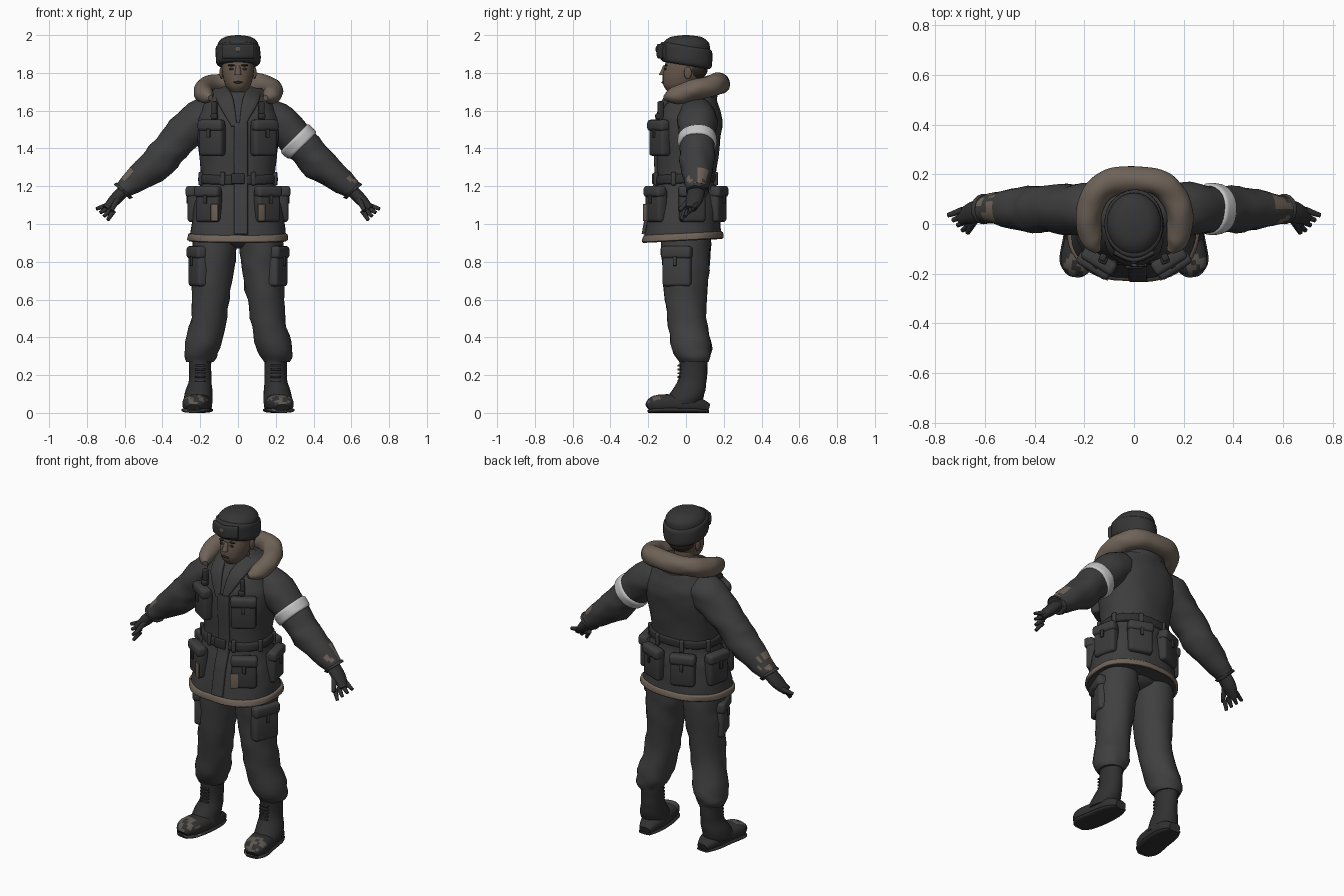
import bpy, bmesh, math
from mathutils import Vector, Matrix, noise

cube = bpy.data.objects.get("Cube")
if cube:
    bpy.data.objects.remove(cube, do_unlink=True)


def material(name, value, warmth=0):
    """Grey of the given value, tinted towards brown by warmth."""
    colour = (value, value * (1 - warmth), value * (1 - warmth) ** 2, 1)
    made = bpy.data.materials.new(name)
    made.use_nodes = True
    made.diffuse_color = colour
    made.node_tree.nodes["Principled BSDF"].inputs["Base Color"].default_value = colour
    return made


jacket = material("charcoal jacket", .047)
pocket = material("charcoal pocket", .042)
trouser = material("dark grey trousers", .05)
leather = material("black leather", .03)
felt = material("dark hat felt", .036)
fur = material("brown fur", .16, .22)
skin = material("skin", .13, .27)
dark = material("dark features", .03, .25)
cloth = material("pale cloth", .55)
knit = material("brown grey knit", .11, .15)
parts = []


def finish(name, bm, materials, paint=None):
    bmesh.ops.recalc_face_normals(bm, faces=bm.faces)
    if paint:
        for face in bm.faces:
            face.material_index = int(paint(face.calc_center_median(), face.normal))
    mesh = bpy.data.meshes.new(name)
    bm.to_mesh(mesh)
    bm.free()
    for item in materials:
        mesh.materials.append(item)
    part = bpy.data.objects.new(name, mesh)
    bpy.context.collection.objects.link(part)
    parts.append(part)


def curve(stations, place):
    """Smooth value at a fractional station index."""
    i = min(int(place), len(stations) - 2)
    t = place - i
    before, after = stations[max(i - 1, 0)], stations[min(i + 2, len(stations) - 1)]
    return [q + t * ((r - p) / 2 + t * (p - 2.5 * q + 2 * r - s / 2 + t * (1.5 * (q - r) + (s - p) / 2)))
            for p, q, r, s in zip(before, stations[i], stations[i + 1], after)]


def stack(profile, y=0, lean=0):
    """Stations on the centre line from (height, radius) pairs."""
    bottom = profile[0][0]
    return [(0, y + lean * (z - bottom), z, radius) for z, radius in profile]


def loft(name, stations, *materials, depth=1, sides=28, power=2, fold=0, tilt=0, across=None, paint=None):
    """Skin rings (x, y, z, radius); level rings, or rings square to the path when across is given."""
    steps = 5
    rows = [curve(stations, k / steps) for k in range(steps * (len(stations) - 1) + 1)]
    bm = bmesh.new()
    rings = []
    for i, (*centre, radius) in enumerate(rows):
        centre, wide, deep = Vector(centre), Vector((1, 0, 0)), Vector((0, 1, tilt))
        if across:
            along = Vector(rows[min(i + 1, len(rows) - 1)][:3]) - Vector(rows[max(i - 1, 0)][:3])
            along.normalize()
            deep = Vector(across)
            deep = (deep - along * deep.dot(along)).normalized()
            wide = along.cross(deep)
        ring = []
        for k in range(sides):
            angle = math.tau * k / sides
            c, s = [math.copysign(abs(w) ** (2 / power), w) for w in (math.cos(angle), math.sin(angle))]
            offset = (wide * c + deep * s * depth) * radius
            crease = (centre + offset) * 10
            crease.z *= 2
            offset += offset.normalized() * fold * noise.noise(crease)
            ring.append(bm.verts.new(centre + offset))
        rings.append(ring)
    for lower, upper in zip(rings, rings[1:]):
        for k in range(sides):
            bm.faces.new((lower[k - 1], lower[k], upper[k], upper[k - 1]))
    bm.faces.new(rings[0])
    bm.faces.new(rings[-1])
    finish(name, bm, materials, paint)


def wrap(name, stations, start, end, grow, colour, **shape):
    """Raised band around part of a loft."""
    edge = (end - start) / 6
    band = []
    for place, scale in ((start, 1), (start + edge, grow), (end - edge, grow), (end, 1)):
        *centre, radius = curve(stations, place)
        band.append((*centre, radius * scale))
    loft(name, band, colour, **shape)


def box(name, loc, size, colour, yaw=0):
    bm = bmesh.new()
    bmesh.ops.create_cube(bm, size=1, matrix=Matrix.Diagonal((*size, 1)))
    bmesh.ops.bevel(bm, geom=bm.edges[:], offset=min(size) * .3, segments=3, profile=.5, affect="EDGES")
    bm.transform(Matrix.Translation(loc) @ Matrix.Rotation(yaw, 4, "Z"))
    finish(name, bm, [colour])


def ball(name, loc, size, colour):
    bm = bmesh.new()
    bmesh.ops.create_uvsphere(bm, u_segments=20, v_segments=12, radius=1,
                              matrix=Matrix.Translation(loc) @ Matrix.Diagonal((*size, 1)))
    finish(name, bm, [colour])


def pouch(name, loc, width, yaw, colour=pocket, thick=.06, height=.18):
    """Bellows pocket with an overhanging flap and a closing tab."""
    out = Matrix.Rotation(yaw, 3, "Z") @ Vector((0, -1, 0))
    centre, up = Vector(loc), Vector((0, 0, height))
    box(name, centre, (width, thick, height), colour, yaw)
    box(name + "_flap", centre + out * .01 + up * .4, (width + .01, thick, height / 3), jacket, yaw)
    box(name + "_tab", centre + out * (thick / 2 + .01) + up / 6, (.02, .01, height / 4), colour, yaw)


def worn(centre, normal):
    return normal.z > .3 and noise.noise(centre * 30) > 0


# Jacket body with fur hem, belt and placket
torso = stack(((.91, .26), (1.1, .23), (1.24, .195), (1.5, .22), (1.6, .2), (1.68, .15), (1.72, .1)),
              y=-.02, lean=.06)
shape = dict(depth=.8, sides=48, power=2.3, tilt=.05)
loft("jacket_body", torso, jacket, fold=.008, **shape)
wrap("fur_hem", torso, .03, .28, 1.04, fur, fold=.008, **shape)
wrap("belt", torso, 1.87, 2.12, 1.07, leather, **shape)
belt_x, belt_y, belt_z, belt_radius = curve(torso, 2)
box("belt_buckle", (0, belt_y - belt_radius * .87, belt_z), (.07, .02, .055), leather)
for i in range(8):
    angle = math.tau * (i + .5) / 8
    spot = Vector((math.cos(angle), math.sin(angle) * .8, 0)) * belt_radius * 1.1
    box("belt_loop", spot + Vector((0, belt_y, belt_z)), (.025, .02, .07), jacket, angle + math.pi / 2)
placket = []
for k in range(1, 14):
    x, y, z, radius = curve(torso, k / 4)
    placket.append((.015, y - radius * .8, z, .037))
loft("front_placket", placket, jacket, depth=.35, across=(0, 1, 0), power=4)

# Head, neck and knitted collar
neck = stack(((1.6, .07), (1.7, .06), (1.78, .06)), y=.01)
loft("neck", neck, skin)
wrap("knit_collar", neck, .3, 1, 1.25, knit, fold=.004)
loft("head", stack(((1.7, .04), (1.73, .064), (1.77, .078), (1.82, .085), (1.9, .085)), y=-.045, lean=.3),
     skin, depth=1.28)
loft("nose", [(0, -.11, 1.84, .01), (0, -.125, 1.79, .018)], skin)
ball("mouth", (0, -.122, 1.75), (.025, .007, .006), dark)
ball("hair", (0, .04, 1.82), (.08, .075, .06), dark)

# Fur hat: turned-up band sloping to the back, domed crown, front flap
loft("hat_band", stack(((1.84, .105), (1.86, .118), (1.93, .118), (1.945, .105))), felt,
     depth=1.17, fold=.004, tilt=-.16)
loft("hat_crown", stack(((1.92, .11), (1.96, .105), (1.99, .07), (2, .01))), felt, depth=1.15)
loft("hat_front_flap", [(x, 5 * x * x - .145, 1.915, .038) for x in (-.08, 0, .08)], felt,
     depth=.3, across=(0, 1, 0), power=3)
ball("hat_badge", (0, -.157, 1.925), (.014, .004, .014), knit)

# Horseshoe fur collar of the lowered hood, tapering at the front ends
horseshoe = []
for degrees in range(-45, 226, 15):
    c, s = math.cos(math.radians(degrees)), math.sin(math.radians(degrees))
    taper = 1 - (abs(degrees - 90) / 140) ** 8
    horseshoe.append((math.copysign(abs(c) ** .7, c) * .185, .01 + .17 * s, 1.7 + .045 * s, .055 * taper))
loft("fur_collar", horseshoe, fur, across=(0, 0, 1), fold=.008)
loft("hood_lining", stack(((1.62, .14), (1.69, .155), (1.72, .12)), y=.05), jacket, depth=.75)

for side, s in (("left", 1), ("right", -1)):
    # Face details
    ball(side + "_eye", (s * .033, -.109, 1.82), (.014, .006, .006), dark)
    ball(side + "_brow", (s * .034, -.106, 1.84), (.02, .008, .005), dark)
    ball(side + "_ear", (s * .088, .01, 1.8), (.01, .02, .033), skin)

    # Lapel and hanging collar strap
    loft(side + "_lapel", [(s * .09, 0, 1.71, .035), (s * .065, -.11, 1.65, .042), (s * .02, -.165, 1.52, .015)],
         jacket, depth=.35, across=(0, 1, 0), power=3)
    box(side + "_collar_strap", (s * .125, -.135, 1.6), (.028, .03, .1), leather, s * .4)
    box(side + "_strap_toggle", (s * .125, -.145, 1.57), (.036, .03, .03), leather, s * .4)

    # Sleeve with worn end and cuff
    sleeve = [(s * x, .06, z, radius) for x, z, radius in
              ((.1, 1.58, .08), (.2, 1.55, .104), (.34, 1.42, .093), (.43, 1.32, .09), (.58, 1.2, .06), (.61, 1.17, .05))]
    loft(side + "_sleeve", sleeve, jacket, fur, across=(0, 1, 0), fold=.012,
         paint=lambda centre, normal: abs(centre.x) > .56 and worn(centre, normal))
    wrap(side + "_cuff", sleeve, 4.4, 5, 1.15, pocket, across=(0, 1, 0))
    if s > 0:
        wrap("armband", sleeve, 1.7, 2.05, 1.1, cloth, across=(0, 1, 0), fold=.005)

    # Gloved hand
    loft(side + "_glove_palm", [(s * .6, .055, 1.18, .032), (s * .65, .045, 1.13, .032), (s * .7, .025, 1.08, .02)],
         leather, depth=1.4, across=(0, 1, 0))
    for i in range(4):
        loft(f"{side}_finger_{i + 1}", [(s * (.69 - .01 * i), .055 - .02 * i, 1.1 - .01 * i, .015),
             (s * (.75 - .02 * i), .035 - .02 * i, 1.08 - .02 * i, .009)], leather, across=(0, 1, 0))
    loft(side + "_thumb", [(s * .64, .02, 1.13, .018), (s * .67, -.035, 1.07, .01)], leather, across=(1, 0, 0))

    # Jacket pockets set around the body
    for label, degrees, reach, z in (("chest", 38, .22, 1.45), ("front", 38, .25, 1.1),
                                     ("side", 100, .23, 1.1), ("back", 155, .23, 1.1)):
        angle = s * math.radians(degrees)
        x, y = math.sin(angle), -math.cos(angle)
        pouch(f"{side}_{label}_pocket", (x * reach, y * reach * .8, z), .14, math.atan2(x * .8, -y))
    box(side + "_pocket_scuff", (s * .124, -.214, 1.06), (.045, .008, .09), fur, s * .56)

    # Trouser leg with cargo pocket
    loft(side + "_trouser_leg", [(s * .12, 0, 1, .12), (s * .13, 0, .8, .115), (s * .15, 0, .55, .095),
         (s * .19, .03, .34, .095), (s * .2, .04, .27, .07)], trouser, depth=1.1, fold=.013)
    pouch(side + "_cargo_pocket", (s * .21, -.045, .77), .16, s * 1.2, trouser, height=.2)

    # Laced boot
    loft(side + "_boot_shaft", [(s * .2, .04, .3, .06), (s * .2, .035, .18, .06), (s * .21, 0, .09, .075),
         (s * .21, -.02, .05, .075)], leather, depth=1.25, fold=.004)
    footprint = ((.195, .12, .035), (.2, .05, .062), (.21, -.06, .07), (.23, -.16, .066), (.235, -.2, .035))
    for label, thick, grow in (("upper", .7, 1), ("sole", .2, 1.08)):
        loft(f"{side}_boot_{label}", [(s * x, y, thick * radius * grow, radius * grow) for x, y, radius in footprint],
             leather, knit, depth=thick, across=(0, 0, 1), power=2.5,
             paint=lambda centre, normal: centre.y < -.13 and worn(centre, normal))
    for i in range(5):
        box(side + "_boot_lace", (s * .2, -.035, .17 + .02 * i), (.055, .02, .01), felt)

# Trouser seat joins the legs under the hem
loft("trouser_seat", stack(((.87, .05), (.9, .13), (.98, .19))), trouser, depth=.8)

# Smooth shading with crisp edges
bpy.ops.object.select_all(action="DESELECT")
for part in parts:
    part.select_set(True)
bpy.context.view_layer.objects.active = parts[0]
bpy.ops.object.shade_smooth_by_angle(angle=math.radians(40))
